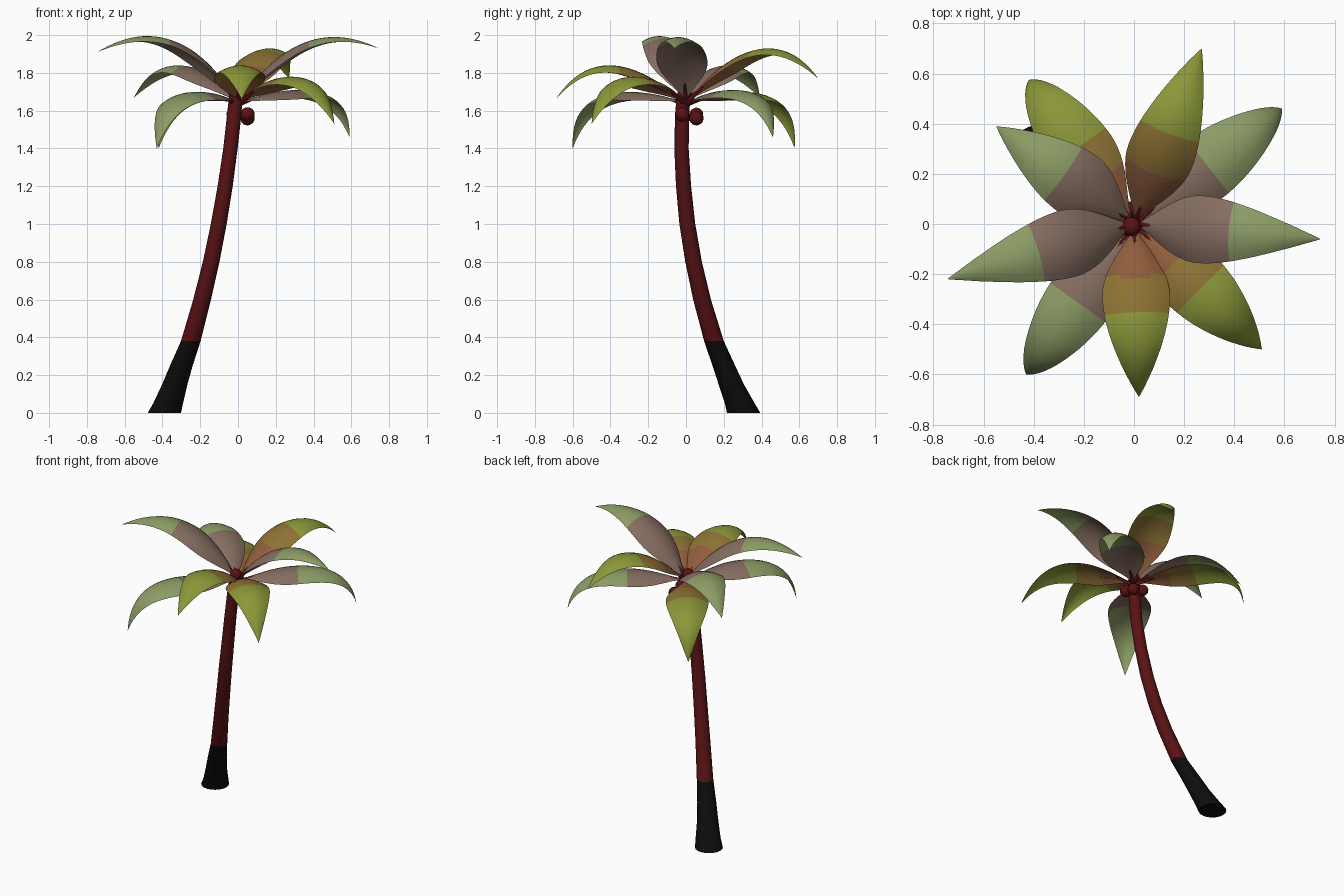
import bpy, bmesh, math
from mathutils import Vector

if "Cube" in bpy.data.objects:
    bpy.data.objects.remove(bpy.data.objects["Cube"])


def material(name, rgb):
    m = bpy.data.materials.new(name)
    m.use_nodes = True
    m.diffuse_color = (*rgb, 1)
    bsdf = m.node_tree.nodes["Principled BSDF"]
    bsdf.inputs["Base Color"].default_value = (*rgb, 1)
    bsdf.inputs["Roughness"].default_value = 0.9
    return m


RED = material("bark red", (0.1, 0.006, 0.007))
BLACK = material("root black", (0.004, 0.004, 0.004))
SAGE = material("sage green", (0.26, 0.33, 0.13))
TAUPE = material("taupe brown", (0.24, 0.155, 0.12))
OLIVE = material("olive green", (0.26, 0.31, 0.04))
OCHRE = material("ochre", (0.27, 0.17, 0.035))
RUST = material("rust brown", (0.28, 0.11, 0.045))


def finish(bm, name, mats, fix_normals=True):
    if fix_normals:
        bmesh.ops.recalc_face_normals(bm, faces=bm.faces)
    mesh = bpy.data.meshes.new(name)
    bm.to_mesh(mesh)
    bm.free()
    for m in mats:
        mesh.materials.append(m)
    ob = bpy.data.objects.new(name, mesh)
    bpy.context.collection.objects.link(ob)
    bpy.ops.object.select_all(action="DESELECT")
    bpy.context.view_layer.objects.active = ob
    ob.select_set(True)
    bpy.ops.object.shade_smooth_by_angle(angle=math.radians(50))
    return ob


def tube(bm, rings, sides):
    """Skin closed rings given as (centre, radius, side axis, up axis)."""
    loops = []
    for c, r, a, b in rings:
        angles = [math.tau * i / sides for i in range(sides)]
        loops.append([bm.verts.new(c + r * (a * math.cos(t) + b * math.sin(t))) for t in angles])
    for lo, hi in zip(loops, loops[1:]):
        for i in range(sides):
            j = (i + 1) % sides
            bm.faces.new((lo[i], lo[j], hi[j], hi[i]))
    bm.faces.new(loops[0][::-1])
    bm.faces.new(loops[-1])


# Leaning trunk: x, y, z, radius
X, Y, Z = Vector((1, 0, 0)), Vector((0, 1, 0)), Vector((0, 0, 1))
TRUNK = [(-.39, .305, 0, .088), (-.37, .285, .05, .079), (-.335, .24, .15, .067),
         (-.30, .2, .25, .06), (-.25, .148, .38, .052), (-.19, .085, .6, .047),
         (-.142, .04, .8, .044), (-.102, .007, 1, .042), (-.068, -.013, 1.2, .04),
         (-.04, -.024, 1.4, .038), (-.02, -.02, 1.58, .038), (-.012, -.014, 1.67, .036)]
bm = bmesh.new()
tube(bm, [(Vector(p[:3]), p[3], X, Y) for p in TRUNK], 20)
for f in bm.faces:
    f.material_index = 1 if f.calc_center_median().z < 0.38 else 0
finish(bm, "trunk", [RED, BLACK])


# Round fruit and the crown bud
def ball(name, pos, r):
    bm = bmesh.new()
    bmesh.ops.create_uvsphere(bm, u_segments=16, v_segments=10, radius=r)
    bmesh.ops.translate(bm, verts=bm.verts, vec=pos)
    finish(bm, name, [RED])


ball("fruit_left_back", (.05, .055, 1.56), .038)
ball("fruit_left_front", (.05, -.02, 1.58), .038)
ball("fruit_back", (-.025, .055, 1.58), .036)
ball("crown_bud", (-.01, -.01, 1.68), .038)

# Fronds
START = 1.64
ROWS, COLS = 28, 8


def half_width(u):
    s = math.sin(math.pi * u ** 0.75)
    return max(0.135 * (s ** 2 if u < 0.4 else s), 0.004 if u < 0.5 else 0)


def frond(name, tip, peak_z, reach, warm):
    """Arched leaf; reach is the control radius that sets how steeply it droops."""
    radius = math.hypot(tip[0], tip[1])
    out = Vector((tip[0], tip[1], 0)) / radius
    side = Z.cross(out)
    rise, drop = peak_z - START, tip[2] - START
    ctrl_z = START + rise + math.sqrt(rise * rise - rise * drop)
    a, b, c = Z * START, out * reach + Z * ctrl_z, Vector(tip)

    def point(t):
        return a * (1 - t) ** 2 + b * 2 * t * (1 - t) + c * t * t

    # Even steps along the arch
    fine = [point(i / 400) for i in range(401)]
    lengths = [0]
    for p, q in zip(fine, fine[1:]):
        lengths.append(lengths[-1] + (q - p).length)
    path, k = [], 0
    for i in range(ROWS + 1):
        while k < 400 and lengths[k] < lengths[-1] * i / ROWS - 1e-6:
            k += 1
        t = k / 400
        tangent = ((b - a) * (1 - t) + (c - b) * t).normalized()
        path.append((fine[k], tangent.cross(side)))

    # Blade, arched across its width
    bm = bmesh.new()
    grid = []
    for i, (p, normal) in enumerate(path):
        w = half_width(i / ROWS)
        row = []
        for j in range(COLS + 1):
            v = 2 * j / COLS - 1
            row.append(bm.verts.new(p + side * w * v - normal * 0.33 * w * v * v))
        grid.append(row)
    for i in range(ROWS):
        for j in range(COLS):
            f = bm.faces.new((grid[i][j], grid[i + 1][j], grid[i + 1][j + 1], grid[i][j + 1]))
            s = f.calc_center_median().dot(out) / radius
            f.material_index = 0 if s > 0.51 else (1 if s > 0.3 else 2)
    bmesh.ops.remove_doubles(bm, verts=bm.verts, dist=1e-5)
    mats = [OLIVE, OCHRE, RUST] if warm else [SAGE, TAUPE, TAUPE]
    finish(bm, name, mats, False)

    # Stalk under the blade
    bm = bmesh.new()
    tube(bm, [(p - n * .006, .015 - .0025 * i, side, n) for i, (p, n) in enumerate(path[:5])], 8)
    finish(bm, name + "_stalk", [RED])


frond("frond_back", (.27, .70, 1.77), 1.93, .45, True)
frond("frond_back_left", (.59, .46, 1.46), 1.71, .70, False)
frond("frond_left", (.745, -.06, 1.93), 1.99, .33, False)
frond("frond_front_left", (.51, -.50, 1.53), 1.78, .54, True)
frond("frond_front", (.02, -.69, 1.66), 1.84, .45, True)
frond("frond_front_right", (-.43, -.60, 1.40), 1.70, .70, False)
frond("frond_right", (-.745, -.22, 1.91), 1.995, .34, False)
frond("frond_back_right_upper", (-.55, .39, 1.67), 1.84, .41, False)
frond("frond_back_right_lower", (-.42, .575, 1.40), 1.70, .69, True)
